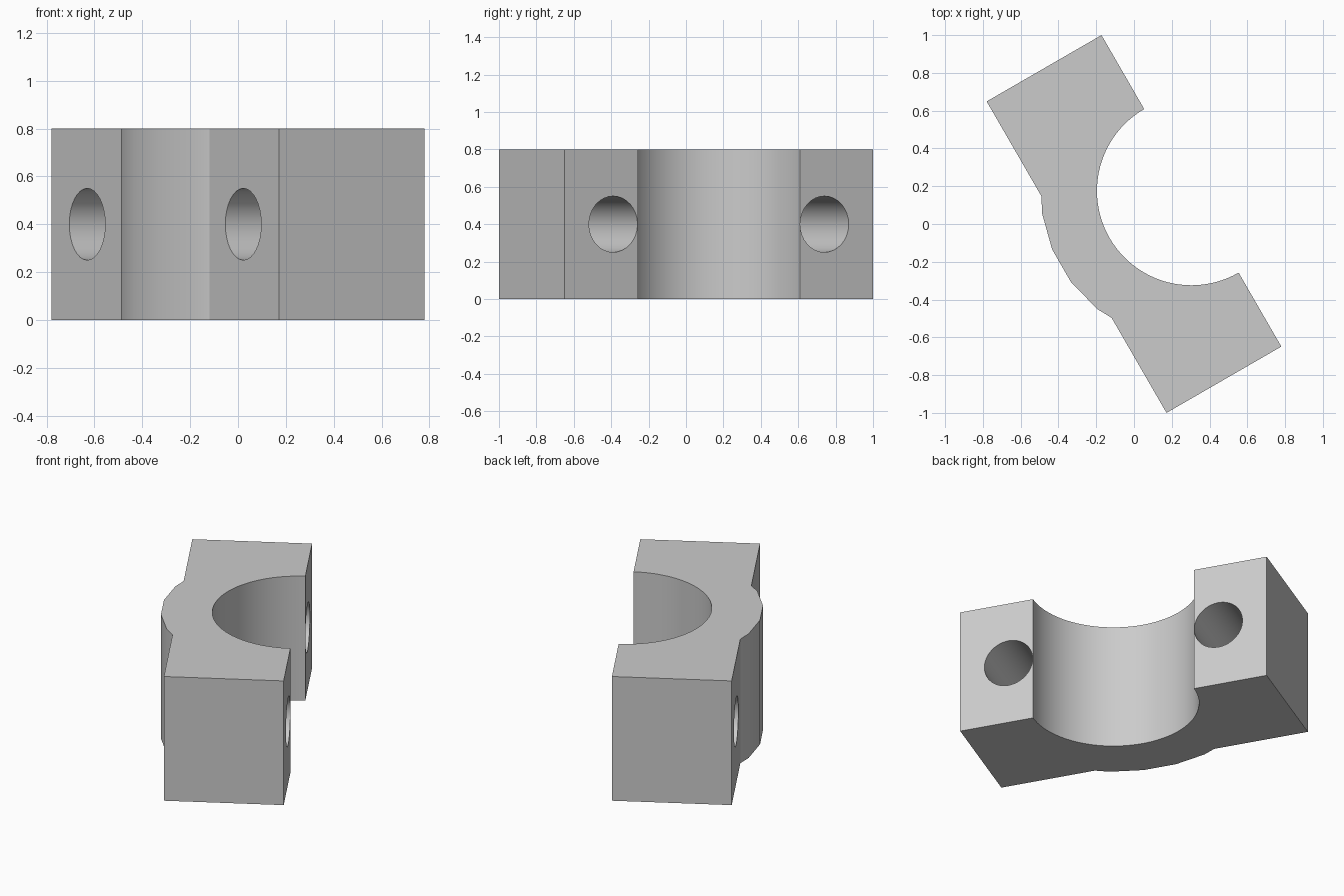
import bpy, bmesh
from math import sin, cos, radians
from mathutils import Matrix

cube = bpy.data.objects.get("Cube")
if cube:
    bpy.data.objects.remove(cube, do_unlink=True)

HALF_L, HALF_W, HEIGHT = 0.952, 0.351, 0.8
BORE_R, BULGE_R = 0.5, 0.8
HOLE_R, HOLE_X = 0.15, 0.652
TURN = Matrix.Rotation(radians(-60), 4, 'Z')

gray = bpy.data.materials.new("light gray")
gray.use_nodes = True
color = (0.6, 0.6, 0.6, 1)
gray.diffuse_color = color
gray.node_tree.nodes["Principled BSDF"].inputs["Base Color"].default_value = color


def add_object(name, bm):
    bmesh.ops.recalc_face_normals(bm, faces=bm.faces)
    mesh = bpy.data.meshes.new(name)
    bm.to_mesh(mesh)
    bm.free()
    mesh.materials.append(gray)
    obj = bpy.data.objects.new(name, mesh)
    bpy.context.collection.objects.link(obj)
    return obj


def arc(radius, start, end, steps):
    # Points around the bore centre; zero degrees points to the bulged back
    angles = [radians(start + (end - start) * i / steps) for i in range(steps + 1)]
    return [(radius * sin(a), HALF_W - radius * cos(a)) for a in angles]


# Clamp half outline: long block, coarse bulge at the back, half-round bore
step = 14.4
bulge = arc(BULGE_R, -step * 1.5, step * 1.5, 3)
foot_a = BULGE_R * cos(radians(step / 2))
# Where the outermost bulge facets run into the flat back of the block
normal = radians(step * 2)
foot = (foot_a - 2 * HALF_W * cos(normal)) / sin(normal)
outline = [(-HALF_L, HALF_W), (-HALF_L, -HALF_W), (-foot, -HALF_W)]
outline += bulge
outline += [(foot, -HALF_W), (HALF_L, -HALF_W), (HALF_L, HALF_W)]
outline += arc(BORE_R, 90, -90, 48)

bm = bmesh.new()
face = bm.faces.new([bm.verts.new((x, y, 0)) for x, y in outline])
top = bmesh.ops.extrude_face_region(bm, geom=[face])["geom"]
bmesh.ops.translate(bm, vec=(0, 0, HEIGHT),
                    verts=[v for v in top if isinstance(v, bmesh.types.BMVert)])
clamp = add_object("clamp_half", bm)

# Bolt holes right through both ends
bm = bmesh.new()
for side in (-1, 1):
    place = Matrix.Translation((side * HOLE_X, 0, HEIGHT / 2)) @ Matrix.Rotation(radians(90), 4, 'X')
    bmesh.ops.create_cone(bm, cap_ends=True, segments=32, radius1=HOLE_R,
                          radius2=HOLE_R, depth=1.2, matrix=place)
cutter = add_object("bolt_hole_cutter", bm)
cutter.hide_render = True

cut = clamp.modifiers.new("bolt holes", 'BOOLEAN')
cut.operation, cut.solver, cut.object = 'DIFFERENCE', 'EXACT', cutter
bpy.ops.object.select_all(action='DESELECT')
clamp.select_set(True)
bpy.context.view_layer.objects.active = clamp
bpy.ops.object.modifier_apply(modifier=cut.name)
bpy.data.objects.remove(cutter, do_unlink=True)

# Turn the part to its resting angle and smooth the curved walls
clamp.data.transform(TURN)
bpy.ops.object.shade_smooth_by_angle(angle=radians(20))
